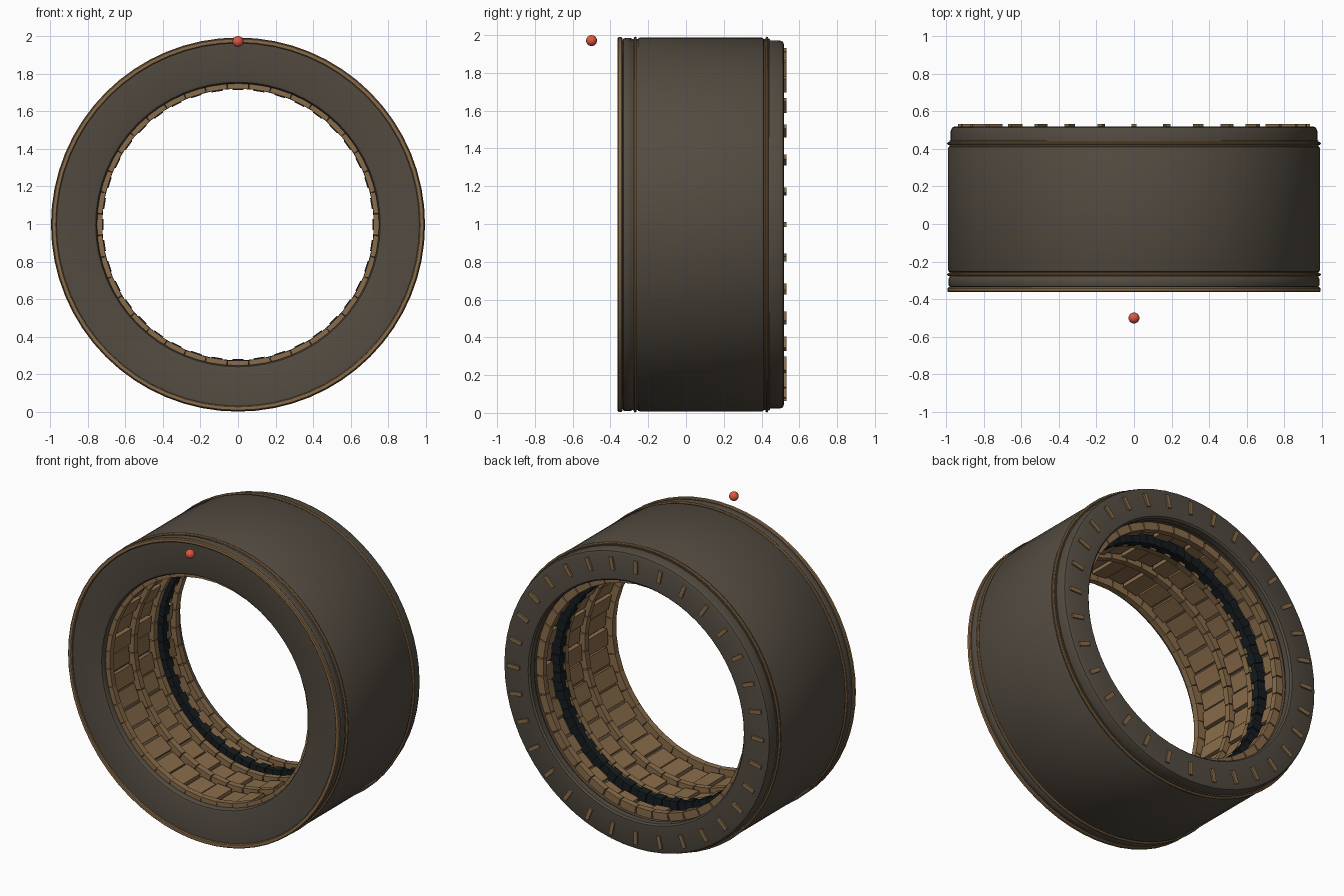
import bpy, bmesh, math
from mathutils import Matrix, Vector

if "Cube" in bpy.data.objects:
    bpy.data.objects.remove(bpy.data.objects["Cube"])

CZ = 0.997   # height of the ring axis
SEG = 64


def material(name, rgb):
    m = bpy.data.materials.new(name)
    m.diffuse_color = (*rgb, 1)
    m.use_nodes = True
    m.node_tree.nodes["Principled BSDF"].inputs["Base Color"].default_value = m.diffuse_color
    return m


DARK = material("dark_shell", (0.085, 0.070, 0.052))
TAN = material("bronze", (0.25, 0.150, 0.068))
BROWN = material("brown_lining", (0.11, 0.072, 0.04))
BLACK = material("black", (0.008, 0.012, 0.014))
RED = material("red", (0.72, 0.10, 0.05))


def finish(bm, name, mat, smooth=True):
    bmesh.ops.recalc_face_normals(bm, faces=bm.faces)
    me = bpy.data.meshes.new(name)
    bm.to_mesh(me)
    bm.free()
    ob = bpy.data.objects.new(name, me)
    bpy.context.collection.objects.link(ob)
    me.materials.append(mat)
    if smooth:
        bpy.ops.object.select_all(action='DESELECT')
        ob.select_set(True)
        bpy.context.view_layer.objects.active = ob
        bpy.ops.object.shade_smooth_by_angle(angle=math.radians(30))
    return ob


def lathe(name, profile, mat):
    """Revolve a closed (radius, y) profile around the ring axis."""
    bm = bmesh.new()
    rings = []
    for i in range(SEG):
        a = 2 * math.pi * i / SEG
        rings.append([bm.verts.new((r * math.sin(a), y, CZ + r * math.cos(a)))
                      for r, y in profile])
    n = len(profile)
    for i in range(SEG):
        p, q = rings[i], rings[(i + 1) % SEG]
        for k in range(n):
            bm.faces.new((p[k], p[(k + 1) % n], q[(k + 1) % n], q[k]))
    return finish(bm, name, mat)


def band(r0, r1, y0, y1, c=0.0):
    """Rectangular section with chamfered outer corners."""
    if not c:
        return [(r0, y0), (r1, y0), (r1, y1), (r0, y1)]
    k = c * 0.3
    return [(r0, y0), (r1 - c, y0), (r1 - k, y0 + k), (r1, y0 + c),
            (r1, y1 - c), (r1 - k, y1 - k), (r1 - c, y1), (r0, y1)]


def blocks(name, count, r0, r1, y0, y1, width, mat, offset=0.0, step=0.0):
    """Radial array of boxes; step sinks every second one."""
    bm = bmesh.new()
    for i in range(count):
        s = step if i % 2 else 0
        rot = Matrix.Rotation(2 * math.pi * (i + offset) / count, 4, 'Y')
        size = Matrix.Diagonal((width, y1 - y0, r1 - r0, 1))
        mid = Matrix.Translation((0, (y0 + y1) / 2, (r0 + r1) / 2 + s))
        bmesh.ops.create_cube(bm, size=1, matrix=Matrix.Translation((0, 0, CZ)) @ rot @ mid @ size)
    return finish(bm, name, mat, False)


# outer shell: front lip, main drum, back cap
lathe("front_lip", [(0.80, -0.262), (0.75, -0.31), (0.75, -0.33), (0.757, -0.343), (0.77, -0.348),
                    (0.968, -0.348), (0.975, -0.335), (0.984, -0.332), (0.988, -0.32),
                    (0.988, -0.295), (0.982, -0.283), (0.97, -0.279), (0.97, -0.262)], DARK)
lathe("main_drum", band(0.82, 0.99, -0.258, 0.415, 0.015), DARK)
lathe("back_cap", [(0.82, 0.40), (0.965, 0.40), (0.965, 0.438), (0.975, 0.445), (0.975, 0.495),
                   (0.968, 0.513), (0.95, 0.52), (0.79, 0.52), (0.78, 0.51), (0.78, 0.47),
                   (0.80, 0.455), (0.80, 0.40)], DARK)

# bronze trims
lathe("front_rim", [(0.965, -0.34), (0.965, -0.357), (0.97, -0.362), (0.987, -0.362),
                    (0.992, -0.357), (0.992, -0.342), (0.987, -0.336), (0.97, -0.336)], TAN)
for nm, y in (("front_seam", -0.269), ("back_seam", 0.428)):
    lathe(nm + "_base", band(0.95, 0.982, y - 0.016, y + 0.016), BROWN)
    lathe(nm + "_ring", [(0.985 + 0.010 * math.cos(t * math.pi / 4), y + 0.008 * math.sin(t * math.pi / 4))
                         for t in range(8)], TAN)

# studs on the back face
blocks("back_studs", 32, 0.85, 0.935, 0.51, 0.531, 0.026, TAN)

# inner lining and its rows of panels
lathe("inner_lining", band(0.785, 0.83, -0.29, 0.46), BROWN)
N = 40
W = 2 * math.pi * 0.75 / N
blocks("front_inner_ring", N, 0.722, 0.79, -0.305, -0.265, W * 0.96, TAN)
blocks("front_panels", N, 0.75, 0.79, -0.25, -0.05, W * 0.88, TAN, 0.5, 0.012)
blocks("middle_blocks", N, 0.735, 0.79, -0.035, 0.005, W * 0.94, TAN)
blocks("middle_panels", N, 0.75, 0.79, 0.02, 0.16, W * 0.88, TAN, 0.5, 0.012)
blocks("rear_blocks", N, 0.735, 0.79, 0.175, 0.215, W * 0.94, TAN)
blocks("rear_panels", N, 0.75, 0.79, 0.315, 0.385, W * 0.88, TAN, 0.5, 0.012)
blocks("back_inner_ring", N, 0.735, 0.79, 0.40, 0.44, W * 0.94, TAN)

# black toothed ring
lathe("black_ring", band(0.722, 0.79, 0.25, 0.285), BLACK)
blocks("black_teeth", N, 0.716, 0.78, 0.237, 0.298, W * 0.5, BLACK)

# red marker ball
bm = bmesh.new()
bmesh.ops.create_uvsphere(bm, u_segments=24, v_segments=12, radius=0.029,
                          matrix=Matrix.Translation((0, -0.50, 1.971)))
finish(bm, "marker_ball", RED)
